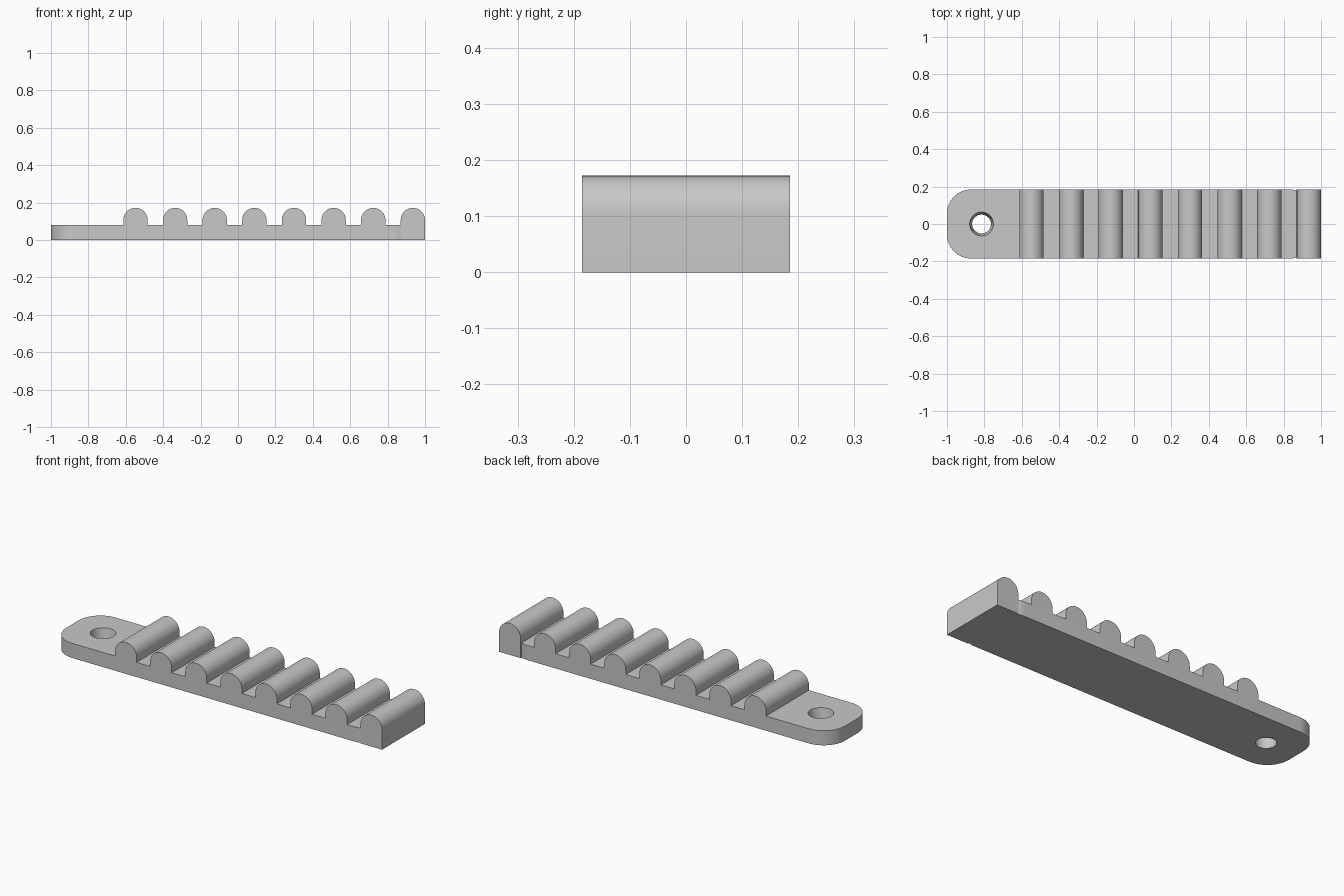
import bpy, bmesh
from math import sin, cos, radians
from mathutils import Vector

cube = bpy.data.objects.get("Cube")
if cube:
    bpy.data.objects.remove(cube, do_unlink=True)

HALF_W, BASE_H, TOP = 0.185, 0.08, 0.172
TOOTH_R, FIRST, LAST, COUNT = 0.065, -0.548, 0.935, 8
CORNER = 0.13

grey = bpy.data.materials.new("light_grey")
grey.use_nodes = True
colour = (0.58, 0.58, 0.58, 1)
grey.diffuse_color = colour
grey.node_tree.nodes["Principled BSDF"].inputs["Base Color"].default_value = colour


def arc(cx, cy, r, start, end, steps):
    angles = [radians(start + (end - start) * i / steps) for i in range(steps + 1)]
    return [(cx + r * cos(a), cy + r * sin(a)) for a in angles]


def prism(name, points, depth):
    """Extrude a closed outline of 3D points along the depth vector."""
    bm = bmesh.new()
    face = bm.faces.new([bm.verts.new(p) for p in points])
    extruded = bmesh.ops.extrude_face_region(bm, geom=[face], use_keep_orig=True)
    moved = [g for g in extruded["geom"] if isinstance(g, bmesh.types.BMVert)]
    bmesh.ops.translate(bm, verts=moved, vec=Vector(depth))
    bmesh.ops.recalc_face_normals(bm, faces=bm.faces[:])
    mesh = bpy.data.meshes.new(name)
    bm.to_mesh(mesh)
    bm.free()
    mesh.materials.append(grey)
    obj = bpy.data.objects.new(name, mesh)
    bpy.context.collection.objects.link(obj)
    return obj


def smooth(obj):
    bpy.ops.object.select_all(action="DESELECT")
    obj.select_set(True)
    bpy.context.view_layer.objects.active = obj
    bpy.ops.object.shade_smooth_by_angle(angle=radians(30))


# Base plate: rounded end on the right, slight curve where it meets the end tooth
inner = HALF_W - CORNER
right_x = 0.83
outline = (arc(right_x, inner, CORNER, 71, 90, 4)
           + arc(-1 + CORNER, inner, CORNER, 90, 180, 16)
           + arc(-1 + CORNER, -inner, CORNER, 180, 270, 16)
           + arc(right_x, -inner, CORNER, 270, 289, 4))
plate = prism("base_plate", [(x, y, 0) for x, y in outline], (0, 0, BASE_H))

# Tapered mounting hole, widening towards the top
bpy.ops.mesh.primitive_cone_add(vertices=48, radius1=0.047, radius2=0.067,
                                depth=BASE_H + 0.04,
                                location=(-0.815, 0, BASE_H / 2))
cutter = bpy.context.object
cutter.name = "hole_cutter"
cutter.hide_render = True
cutter.data.materials.append(grey)
cut = plate.modifiers.new("hole", "BOOLEAN")
cut.operation = "DIFFERENCE"
cut.solver = "EXACT"
cut.object = cutter
bpy.context.view_layer.objects.active = plate
bpy.ops.object.modifier_apply(modifier=cut.name)
bpy.data.objects.remove(cutter, do_unlink=True)
smooth(plate)

# Round-topped teeth; the last one reaches the ground
for i in range(COUNT):
    x = FIRST + (LAST - FIRST) * i / (COUNT - 1)
    end = i == COUNT - 1
    bottom = 0 if end else BASE_H
    profile = ([(x - TOOTH_R, bottom), (x + TOOTH_R, bottom)]
               + arc(x, TOP - TOOTH_R, TOOTH_R, 0, 180, 24))
    tooth = prism("end_tooth" if end else f"tooth_{i + 1}",
                  [(px, -HALF_W, pz) for px, pz in profile], (0, 2 * HALF_W, 0))
    smooth(tooth)
